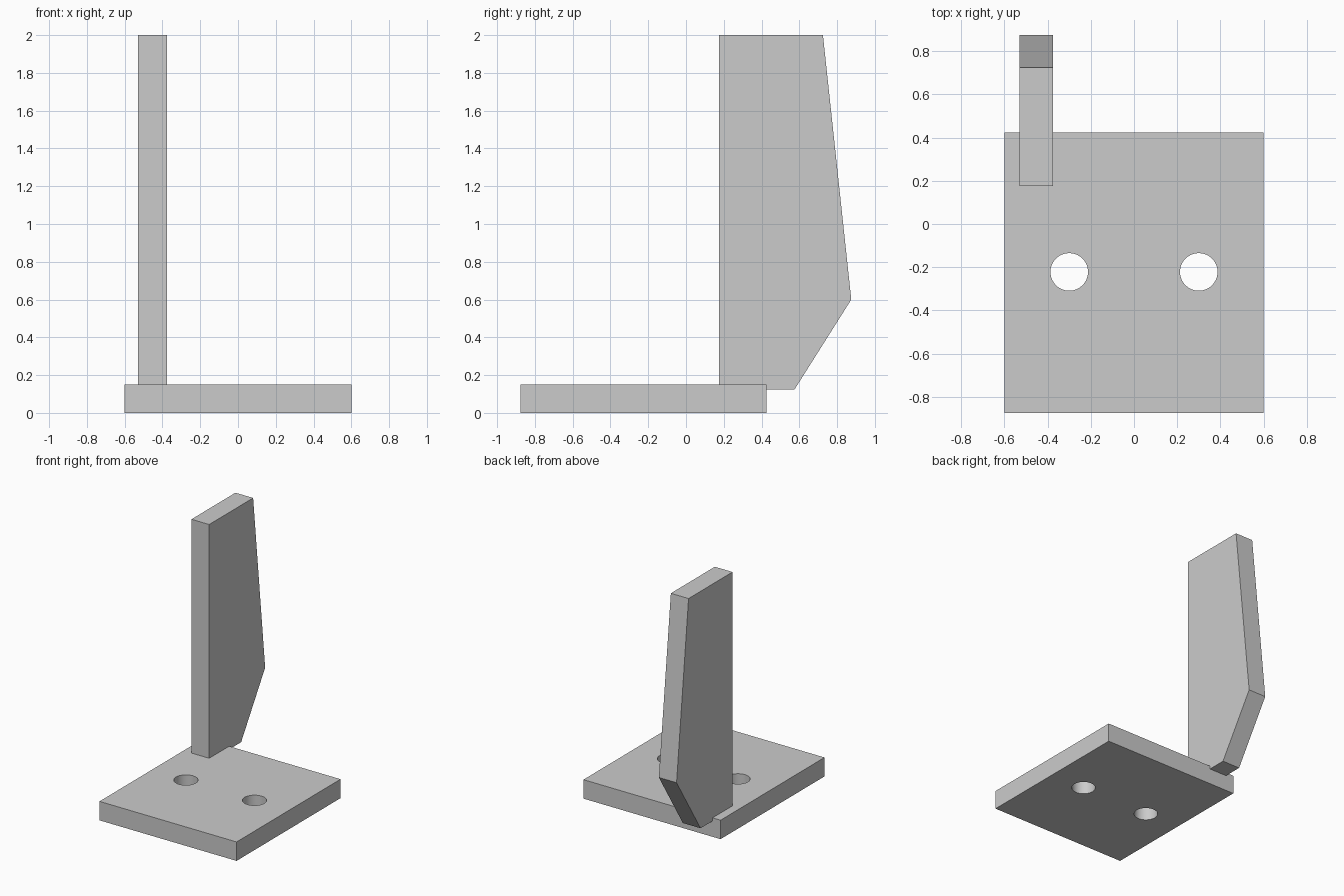
import bpy

if "Cube" in bpy.data.objects:
    bpy.data.objects.remove(bpy.data.objects["Cube"])


def extrude(name, pts, direction):
    """Prism from a planar polygon swept along a direction."""
    n = len(pts)
    far = [tuple(a + b for a, b in zip(p, direction)) for p in pts]
    faces = [tuple(range(n))[::-1], tuple(range(n, 2 * n))]
    faces += [(i, (i + 1) % n, n + (i + 1) % n, n + i) for i in range(n)]
    mesh = bpy.data.meshes.new(name)
    mesh.from_pydata(list(pts) + far, [], faces)
    obj = bpy.data.objects.new(name, mesh)
    bpy.context.collection.objects.link(obj)
    return obj


# Base plate
base = extrude("base_plate", [(-0.6, -0.875, 0), (0.6, -0.875, 0),
                              (0.6, 0.425, 0), (-0.6, 0.425, 0)], (0, 0, 0.15))

# Two round bolt holes through the plate
for x in (-0.3, 0.3):
    bpy.ops.mesh.primitive_cylinder_add(vertices=64, radius=0.087, depth=0.5,
                                        location=(x, -0.222, 0.075))
    cutter = bpy.context.object
    cutter.name = "hole_cutter"
    cutter.hide_render = True
    mod = base.modifiers.new("bolt_hole", 'BOOLEAN')
    mod.operation = 'DIFFERENCE'
    mod.solver = 'EXACT'
    mod.object = cutter
    bpy.context.view_layer.objects.active = base
    bpy.ops.object.modifier_apply(modifier=mod.name)
    bpy.data.objects.remove(cutter)

# Smooth hole walls, sharp plate edges
bpy.ops.object.select_all(action='DESELECT')
base.select_set(True)
bpy.context.view_layer.objects.active = base
bpy.ops.object.shade_smooth_by_angle()

# Upright fin, side profile in y and z, seated slightly into the plate
profile = [(0.175, 0.125), (0.575, 0.125), (0.87, 0.6), (0.875, 0.6),
           (0.725, 2.0), (0.175, 2.0)]
profile.pop(2)
extrude("upright_fin", [(-0.53, y, z) for y, z in profile], (0.155, 0, 0))
